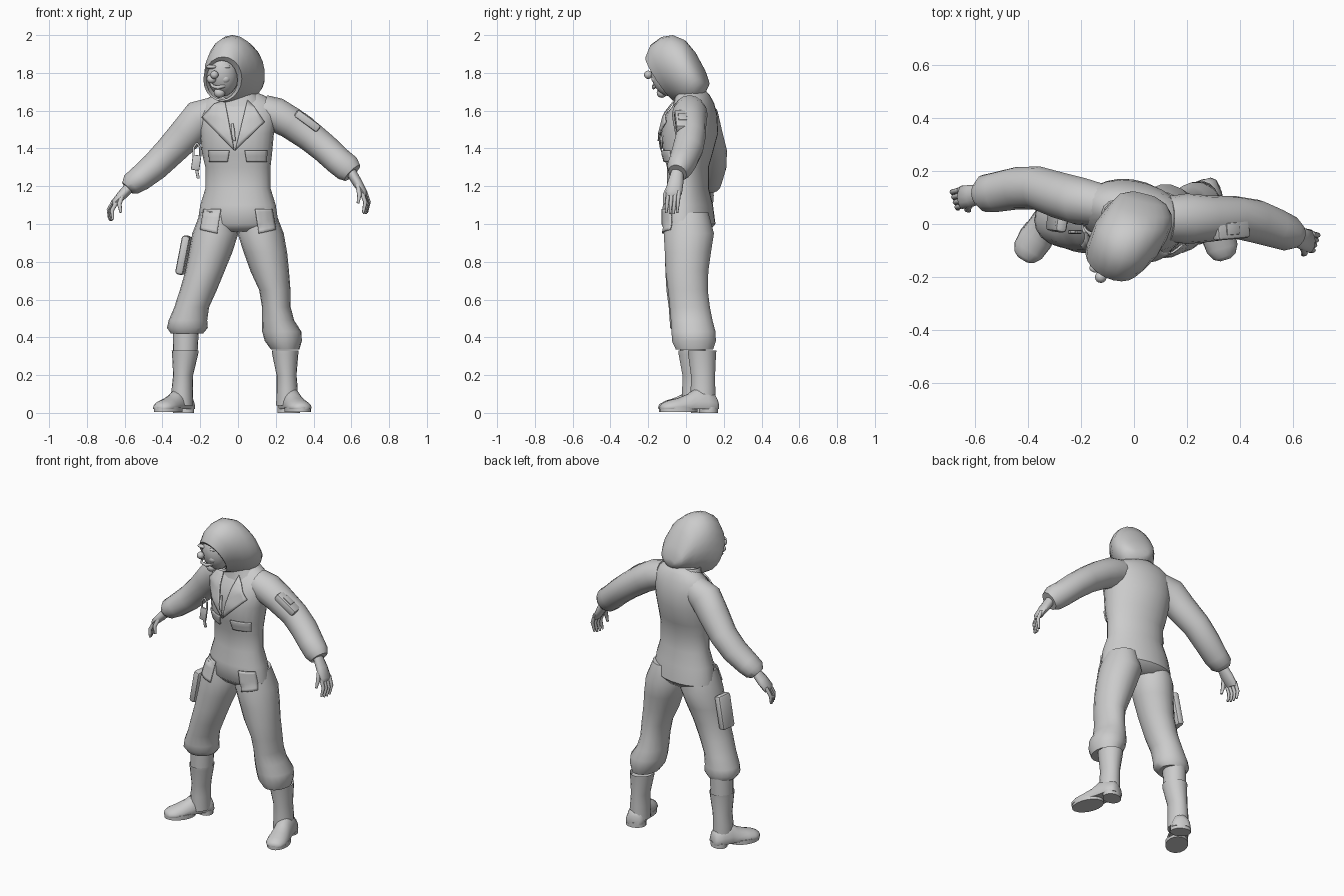
import bpy, bmesh, math
from mathutils import Vector as V, Euler
from mathutils.bvhtree import BVHTree

grey = bpy.data.materials.new("plain_grey")
grey.diffuse_color = (0.6, 0.6, 0.6, 1)
surfaces = []  # cloth surfaces that pockets and lapels lie on


def finish(name, bm, angle=50, keep=False):
    bmesh.ops.recalc_face_normals(bm, faces=bm.faces[:])
    if keep:
        surfaces.append(BVHTree.FromBMesh(bm))
    me = bpy.data.meshes.new(name)
    bm.to_mesh(me)
    bm.free()
    me.materials.append(grey)
    ob = bpy.data.objects.new(name, me)
    bpy.context.collection.objects.link(ob)
    bpy.context.view_layer.objects.active = ob
    ob.select_set(True)
    bpy.ops.object.shade_smooth_by_angle(angle=math.radians(angle))
    ob.select_set(False)
    return ob


def loft(name, rings, n=18, caps=(True, True), angle=50, keep=False, floor=None):
    """Skin rings given as (centre, half axis u, half axis v)."""
    bm, prev = bmesh.new(), None
    for i, (c, u, v) in enumerate(rings):
        pts = [V(c) + V(u) * math.cos(2 * math.pi * k / n) + V(v) * math.sin(2 * math.pi * k / n) for k in range(n)]
        if floor is not None:
            for p in pts:
                p.z = max(p.z, floor)
        ring = [bm.verts.new(p) for p in pts]
        if prev:
            for k in range(n):
                bm.faces.new((prev[k], prev[(k + 1) % n], ring[(k + 1) % n], ring[k]))
        if (i == 0 and caps[0]) or (i == len(rings) - 1 and caps[1]):
            bm.faces.new(ring)
        prev = ring
    return finish(name, bm, angle, keep)


def level(rows, skew=0.0):
    """Horizontal rings from (x, y, z, rx, ry)."""
    return [((x, y, z), (rx, skew * rx, 0), (0, ry, 0)) for x, y, z, rx, ry in rows]


def tube(name, pts, n=12, side=(0, 1, 0), keep=False):
    """Rings square to a path of (x, y, z, radius along side, other radius)."""
    rings, ps = [], [V(p[:3]) for p in pts]
    for i, p in enumerate(pts):
        t = (ps[min(i + 1, len(ps) - 1)] - ps[max(i - 1, 0)]).normalized()
        u = (V(side) - t * t.dot(V(side))).normalized()
        rings.append((ps[i], u * p[3], t.cross(u) * p[4]))
    return loft(name, rings, n, keep=keep)


def box(name, c, size, rot=(0, 0, 0), bevel=0.012):
    bm = bmesh.new()
    bmesh.ops.create_cube(bm, size=1)
    bmesh.ops.scale(bm, vec=size, verts=bm.verts)
    bmesh.ops.bevel(bm, geom=bm.edges[:], offset=bevel, segments=2, affect='EDGES', profile=0.5)
    bmesh.ops.transform(bm, matrix=Euler(rot).to_matrix().to_4x4(), verts=bm.verts)
    bmesh.ops.translate(bm, vec=c, verts=bm.verts)
    return finish(name, bm, 35)


def ball(name, c, r, scale=(1, 1, 1), rot=(0, 0, 0), seg=16):
    bm = bmesh.new()
    bmesh.ops.create_uvsphere(bm, u_segments=seg, v_segments=seg * 2 // 3, radius=r)
    bmesh.ops.scale(bm, vec=scale, verts=bm.verts)
    bmesh.ops.transform(bm, matrix=Euler(rot).to_matrix().to_4x4(), verts=bm.verts)
    bmesh.ops.translate(bm, vec=c, verts=bm.verts)
    return finish(name, bm, 60)


def plate(name, corners, lift=0.006, m=8):
    """Thin cloth piece with four (x, z) corners, draped on the front."""
    a, b, c, d = [V(p) for p in corners]
    bm, grid = bmesh.new(), []
    for i in range(m + 1):
        for j in range(m + 1):
            p = a.lerp(b, i / m).lerp(d.lerp(c, i / m), j / m)
            ys = [h[0].y for h in (s.ray_cast(V((p.x, -1, p.y)), V((0, 1, 0))) for s in surfaces) if h[0]]
            grid.append(bm.verts.new((p.x, (min(ys) if ys else 0) - lift, p.y)))
    for i in range(m):
        for j in range(m):
            k = i * (m + 1) + j
            bm.faces.new((grid[k], grid[k + 1], grid[k + m + 2], grid[k + m + 1]))
    ob = finish(name, bm)
    mod = ob.modifiers.new("thickness", 'SOLIDIFY')
    mod.thickness, mod.offset = 0.008, 0
    return ob


# Overall torso, twisted slightly at the shoulders
loft("torso", level([
    (0, .015, .96, .15, .10), (0, .015, 1.0, .215, .138), (0, .01, 1.1, .2, .13), (0, .01, 1.19, .172, .108),
    (0, .01, 1.3, .172, .108), (-.005, .01, 1.37, .185, .128), (-.005, .02, 1.48, .195, .148),
    (0, .03, 1.58, .208, .132), (0, .045, 1.64, .195, .1), (0, .05, 1.68, .14, .075),
    (-.01, .045, 1.71, .075, .055)], -.14), n=24, keep=True)

# Trouser legs with gathered cuffs
loft("right_leg", level([
    (.11, .01, 1.06, .09, .11), (.12, .015, .95, .122, .135), (.145, .01, .85, .115, .124),
    (.168, .005, .75, .102, .115), (.195, .01, .65, .083, .107), (.203, .02, .56, .076, .108),
    (.212, .03, .49, .085, .112), (.232, .04, .43, .104, .118), (.24, .042, .38, .098, .118),
    (.25, .045, .335, .075, .1)]), keep=True)
loft("left_leg", level([
    (-.11, .015, 1.06, .09, .11), (-.12, .015, .95, .122, .132), (-.145, .005, .85, .115, .118),
    (-.175, -.005, .75, .104, .106), (-.21, -.005, .65, .098, .1), (-.245, .005, .56, .092, .098),
    (-.265, .012, .49, .102, .1), (-.268, .015, .45, .108, .1), (-.27, .02, .42, .085, .082)]), keep=True)

# Boots: shaft, rim, foot and sole for each side
for side, top, low, heel, toe in (
        ("right", (.25, .085), (.26, .09), (.255, .165), (.345, -.135)),
        ("left", (-.28, .035), (-.295, .045), (-.265, .115), (-.42, -.135))):
    (tx, ty), (lx, ly) = top, low
    if side == "left":
        loft("left_sock", level([(tx + .005, ty, .45, .068, .07), (tx, ty, .3, .065, .068)]))
    loft(side + "_boot_shaft", level([
        (tx, ty, .31, .06, .065), (tx, ty, .33, .071, .077), (tx, ty, .31, .069, .075),
        (tx + (lx - tx) * .7, ly, .2, .053, .065), (lx, ly, .13, .056, .066), (lx, ly, .04, .058, .066)]))
    h, t = V((*heel, 0)), V((*toe, 0))
    across = (t - h).normalized().cross(V((0, 0, 1)))
    foot = [(.0, .035, .07), (.05, .054, .1), (.2, .06, .125), (.38, .056, .13), (.52, .058, .1),
            (.7, .064, .078), (.86, .06, .066), (.96, .043, .052), (1.0, .02, .04)]
    loft(side + "_foot", [(h.lerp(t, f) + V((0, 0, .025)), across * w, V((0, 0, z - .025))) for f, w, z in foot],
         floor=.02)
    loft(side + "_heel", [(h.lerp(t, .15) + V((0, 0, z)), across * .06, (t - h) * .16) for z in (0, .03)])
    loft(side + "_sole", [(h.lerp(t, .68) + V((0, 0, z)), across * .066, (t - h) * .325) for z in (0.004, .03)])

# Sleeves
tube("right_sleeve", [
    (.13, .02, 1.60, .085, .085), (.2, .02, 1.58, .095, .09), (.28, .02, 1.535, .088, .085),
    (.38, .025, 1.465, .08, .08), (.46, .01, 1.40, .082, .077), (.53, -.015, 1.335, .075, .075),
    (.58, -.035, 1.295, .068, .074), (.605, -.045, 1.27, .05, .058)], 16)
tube("left_sleeve", [
    (-.12, .07, 1.59, .08, .085), (-.2, .085, 1.56, .09, .1), (-.27, .105, 1.48, .088, .092),
    (-.36, .135, 1.385, .082, .082), (-.44, .135, 1.305, .08, .076), (-.52, .12, 1.24, .075, .068),
    (-.565, .115, 1.21, .07, .06), (-.585, .112, 1.19, .045, .04)], 16)

# Hands with curled fingers
for side, s, wrist, knuckle, tip in (
        ("right", 1, (.595, -.045, 1.28), (.665, -.065, 1.165), (.675, -.075, 1.05)),
        ("left", -1, (-.57, .112, 1.2), (-.65, .1, 1.115), (-.675, .085, 1.015))):
    w, k, t = V(wrist), V(knuckle), V(tip)
    m = w.lerp(k, .55)
    tube(side + "_palm", [(*w, .032, .028), (*m, .042, .026), (*k, .044, .02), (*k.lerp(t, .15), .035, .012)], 12)
    for i in range(4):
        off = V((s * .006 * (1 - i), .028 - .019 * i, .006 * abs(i - 1.5)))
        mid = k.lerp(t, .5) + V((s * .016, 0, 0))
        tube(f"{side}_finger_{i + 1}", [(*(k + off), .011, .012), (*(mid + off), .010, .011),
                                        (*(t + off), .006, .007)], 8)
    tube(side + "_thumb", [(*(m + V((0, -.025, 0))), .014, .014), (*(k + V((-s * .022, -.045, -.01))), .012, .012),
                           (*(k + V((-s * .03, -.05, -.055))), .007, .007)], 8)

# Neck, face and hood
tube("neck", [(0, .03, 1.6, .065, .065), (-.03, -.01, 1.7, .058, .058), (-.05, -.04, 1.78, .058, .058)],
     side=(1, 0, 0))
tilt = (math.radians(14), 0, math.radians(-18))
ball("face", (-.082, -.1, 1.79), 1, (.083, .085, .115), tilt, 18)
ball("chin", (-.098, -.128, 1.695), .03, (1, .9, .9))
ball("nose", (-.125, -.2, 1.79), .022)
for i, x in enumerate((-.14, -.068)):
    ball(f"cheek_{i + 1}", (x, -.162, 1.768), .026, (1, .8, .9))
    ball(f"brow_{i + 1}", (x, -.166, 1.832), .022, (1.3, .8, .5))
tube("smile", [(-.15, -.155, 1.752, .004, .004), (-.135, -.172, 1.73, .008, .009), (-.107, -.172, 1.722, .008, .01),
               (-.075, -.162, 1.73, .008, .009), (-.055, -.145, 1.752, .004, .004)], 8)

hood = [((-.085, -.19, 1.865), (-.085, -.05, 1.66), .085), ((-.078, -.212, 1.885), (-.085, -.06, 1.65), .105),
        ((-.065, -.185, 1.95), (-.055, -.03, 1.64), .122), ((-.045, -.13, 1.99), (-.02, -.01, 1.64), .134),
        ((-.03, -.07, 2.0), (.01, .02, 1.64), .138), ((0, -.01, 1.975), (.03, .05, 1.65), .13),
        ((.015, .04, 1.915), (.045, .075, 1.67), .115), ((.025, .085, 1.83), (.045, .1, 1.7), .09),
        ((.035, .115, 1.76), (.04, .11, 1.72), .045)]
loft("hood", [((V(a) + V(b)) / 2, V((.97, -.24, 0)) * w, (V(a) - V(b)) / 2) for a, b, w in hood], 20,
     caps=(False, True), angle=55)
loft("collar", level([(0, .03, 1.62, .15, .1), (-.01, .03, 1.68, .115, .085), (-.015, .02, 1.71, .1, .075)], -.14),
     caps=(False, False))

# Lapels, chest pockets, hip pockets and zip
plate("left_lapel", [(-.07, 1.655), (-.125, 1.635), (-.19, 1.565), (-.02, 1.39)], .014)
plate("right_lapel", [(.05, 1.655), (.085, 1.62), (.14, 1.54), (-.015, 1.39)], .014)
plate("right_chest_pocket", [(.035, 1.39), (.155, 1.39), (.15, 1.33), (.045, 1.33)])
plate("left_chest_pocket", [(-.155, 1.39), (-.045, 1.39), (-.055, 1.33), (-.15, 1.33)])
plate("right_hip_pocket", [(.09, 1.08), (.18, 1.08), (.2, .97), (.11, .95)])
plate("left_hip_pocket", [(-.18, 1.08), (-.09, 1.08), (-.11, .95), (-.2, .97)])
tube("zip_pull", [(-.03, -.125, 1.53, .006, .006), (-.025, -.14, 1.48, .008, .01), (-.02, -.145, 1.44, .005, .006)], 8)

# Shoulder pouch, thigh pouch and hanging clip
box("shoulder_pouch", (.365, -.018, 1.545), (.15, .08, .045), (0, math.radians(36), math.radians(5)))
box("shoulder_pouch_badge", (.373, -.018, 1.568), (.06, .045, .008), (0, math.radians(36), math.radians(5)), .003)
box("thigh_pouch", (-.288, .02, .835), (.045, .1, .21), (0, math.radians(11), math.radians(-8)), .016)
for i, x in enumerate((-.235, -.2)):
    tube(f"clip_side_{i + 1}", [(-.218, -.03, 1.43, .006, .006), (x, -.03, 1.405, .006, .006),
                                (x, -.03, 1.36, .006, .006), (-.218, -.03, 1.335, .006, .006)], 8)
box("clip_tag", (-.222, -.03, 1.325), (.045, .014, .08), (0, math.radians(8), 0), .005)
box("clip_key", (-.216, -.028, 1.27), (.016, .01, .06), (0, math.radians(-12), 0), .003)
